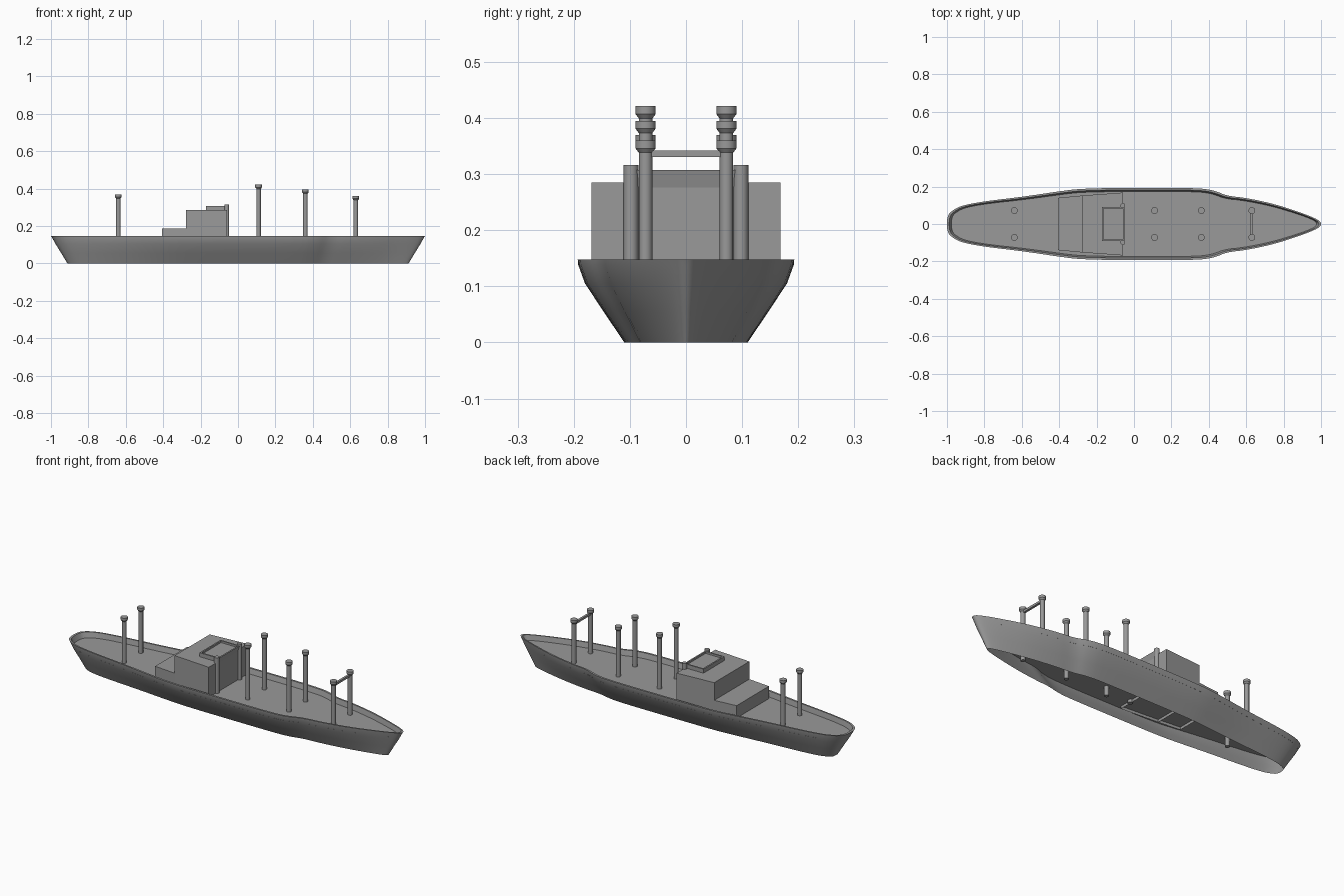
import bpy, bmesh, math
from mathutils import Vector

cube = bpy.data.objects.get("Cube")
if cube:
    bpy.data.objects.remove(cube, do_unlink=True)

grey = bpy.data.materials.new("ship_grey")
grey.use_nodes = True
COLOUR = (0.32, 0.32, 0.32, 1)
grey.diffuse_color = COLOUR
grey.node_tree.nodes["Principled BSDF"].inputs["Base Color"].default_value = COLOUR


def finish(name, bm, smooth=False):
    mesh = bpy.data.meshes.new(name)
    bm.to_mesh(mesh)
    bm.free()
    mesh.materials.append(grey)
    obj = bpy.data.objects.new(name, mesh)
    bpy.context.collection.objects.link(obj)
    if smooth:
        bpy.ops.object.select_all(action='DESELECT')
        obj.select_set(True)
        bpy.context.view_layer.objects.active = obj
        bpy.ops.object.shade_smooth_by_angle(angle=math.radians(35))
    return obj


def loft(name, rings, cap_start=False, cap_end=False, smooth=False):
    """Skin a stack of closed counter-clockwise rings."""
    bm = bmesh.new()
    loops = [[bm.verts.new(p) for p in ring] for ring in rings]
    n = len(loops[0])
    for a, b in zip(loops, loops[1:]):
        for i in range(n):
            j = (i + 1) % n
            bm.faces.new((a[i], a[j], b[j], b[i]))
    if cap_start:
        bm.faces.new(loops[0][::-1])
    if cap_end:
        bm.faces.new(loops[-1])
    return finish(name, bm, smooth)


def circle(x, y, z, r, n=20):
    return [(x + r * math.cos(math.tau * i / n), y + r * math.sin(math.tau * i / n), z)
            for i in range(n)]


def rect(x0, x1, w0, w1, z):
    """Outline with half width w0 at x0 and w1 at x1."""
    return [(x0, -w0, z), (x1, -w1, z), (x1, w1, z), (x0, w0, z)]


# Plan outline: half widths from stern to bow, mirrored and rounded
half = [(-1.003, 0.035), (-0.985, 0.065), (-0.93, 0.098), (-0.8, 0.122), (-0.6, 0.145),
        (-0.4, 0.175), (-0.28, 0.19), (0, 0.193), (0.34, 0.193), (0.43, 0.18),
        (0.5, 0.15), (0.6, 0.14), (0.75, 0.108), (0.88, 0.066), (0.96, 0.036), (1.003, 0.013)]
outline = [Vector((x, -y)) for x, y in half] + [Vector((x, y)) for x, y in reversed(half)]
for _ in range(2):
    cut = []
    for i, p in enumerate(outline):
        q = outline[(i + 1) % len(outline)]
        cut += [p.lerp(q, 0.25), p.lerp(q, 0.75)]
    outline = cut
x_max = max(abs(p.x) for p in outline)
y_max = max(abs(p.y) for p in outline)


def hull_ring(length, width, z):
    return [(p.x / x_max * length, p.y / y_max * width, z) for p in outline]


# Hull shell, open underneath, with a rim around the sunken deck
DECK = 0.12
loft("hull", [hull_ring(0.912, 0.11, 0), hull_ring(0.945, 0.147, 0.055),
              hull_ring(0.976, 0.18, 0.105), hull_ring(0.994, 0.192, 0.138),
              hull_ring(1.0, 0.193, 0.148), hull_ring(0.988, 0.182, 0.148),
              hull_ring(0.976, 0.174, DECK)], smooth=True)
loft("deck", [hull_ring(0.984, 0.186, DECK)], cap_end=True)

# Deckhouse and the lower step behind it, both open underneath
BASE = DECK - 0.015
loft("deckhouse", [rect(-0.278, -0.06, 0.152, 0.168, z) for z in (BASE, 0.285)], cap_end=True)
loft("rear_step", [rect(-0.405, -0.278, 0.14, 0.152, z) for z in (BASE, 0.188)], cap_end=True)

# Bridge with an overhanging front and a recessed roof
loft("bridge", [rect(-0.17, -0.064, 0.092, 0.092, 0.26),
                rect(-0.17, -0.052, 0.092, 0.092, 0.307),
                rect(-0.162, -0.06, 0.084, 0.084, 0.307),
                rect(-0.162, -0.06, 0.084, 0.084, 0.297)], cap_start=True, cap_end=True)

# Columns at the front corners of the bridge
for side, label in ((1, "back"), (-1, "front")):
    loft(label + "_bridge_column", [circle(-0.06, side * 0.098, z, 0.013) for z in (BASE, 0.316)],
         cap_start=True, cap_end=True, smooth=True)

# Four pairs of masts with flared caps, running a little below the deck
for number, (x, top) in enumerate([(-0.64, 0.37), (0.11, 0.421), (0.36, 0.395), (0.63, 0.36)], 1):
    for side, label in ((1, "back"), (-1, "front")):
        profile = [(0.012, 0.07), (0.012, top - 0.022), (0.018, top - 0.014), (0.018, top)]
        loft(f"{label}_mast_{number}", [circle(x, side * 0.072, z, r) for r, z in profile],
             cap_start=True, cap_end=True, smooth=True)

# Bar joining the foremost masts
loft("mast_crossbar", [rect(0.624, 0.636, 0.065, 0.065, z) for z in (0.33, 0.342)],
     cap_start=True, cap_end=True)
